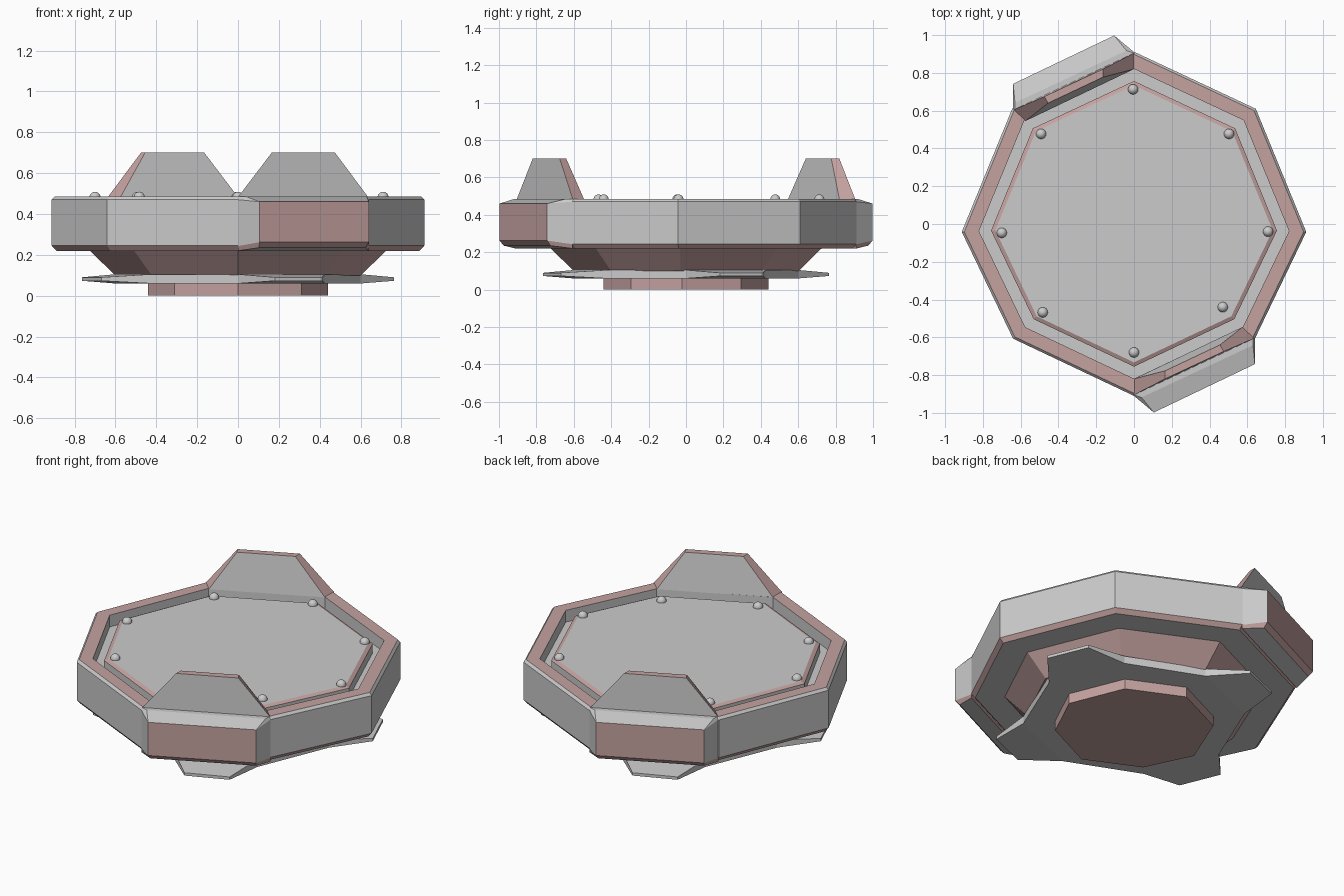
import bpy, bmesh, math
from mathutils import Vector

if "Cube" in bpy.data.objects:
    bpy.data.objects.remove(bpy.data.objects["Cube"])

red = bpy.data.materials.new("dusty_red")
red.diffuse_color = (0.55, 0.36, 0.35, 1)
red.use_nodes = True
red.node_tree.nodes["Principled BSDF"].inputs["Base Color"].default_value = red.diffuse_color
grey = bpy.data.materials.new("plain_grey")
grey.diffuse_color = (0.8, 0.8, 0.8, 1)
grey.use_nodes = True
grey.node_tree.nodes["Principled BSDF"].inputs["Base Color"].default_value = grey.diffuse_color

# Slightly irregular octagon footprint shared by most parts
OCT = [(0, -0.91), (0.64, -0.607), (0.912, -0.042), (0.645, 0.61),
       (0, 0.912), (-0.645, 0.61), (-0.912, -0.042), (-0.64, -0.607)]


def ring(f, z):
    return [(x * f, y * f, z) for x, y in OCT]


def loft(name, rings, bands, bottom=None, top=None):
    """Skin rings of equal length; bands/caps: 0 grey, 1 red, None open."""
    bm = bmesh.new()
    rows = [[bm.verts.new(p) for p in r] for r in rings]
    n = len(rows[0])
    for a, b, m in zip(rows, rows[1:] + rows[:1], bands):
        for i in range(n):
            j = (i + 1) % n
            mi = m[i] if isinstance(m, (list, tuple)) else m
            bm.faces.new((a[i], a[j], b[j], b[i])).material_index = mi
    if bottom is not None:
        bm.faces.new(rows[0][::-1]).material_index = bottom
    if top is not None:
        bm.faces.new(rows[-1]).material_index = top
    bmesh.ops.recalc_face_normals(bm, faces=bm.faces)
    me = bpy.data.meshes.new(name)
    bm.to_mesh(me)
    bm.free()
    me.materials.append(grey)
    me.materials.append(red)
    ob = bpy.data.objects.new(name, me)
    bpy.context.collection.objects.link(ob)
    return ob


# Foot and tapered underside
loft("base_foot", [ring(0.484, 0), ring(0.484, 0.065)], [1], 1, 0)
loft("tapered_underside", [ring(0.66, 0.10), ring(0.80, 0.225)], [1], 1, 0)

# Body with bevelled wall, rim and groove floor
loft("body", [ring(0.79, 0.22), ring(0.975, 0.22), ring(1, 0.245), ring(1, 0.47),
              ring(0.985, 0.485), ring(0.90, 0.485), ring(0.90, 0.415)],
     [0, 1, 0, 0, 1, 0], 0, 0)

# Centre plate with chamfered edge
loft("top_plate", [ring(0.83, 0.41), ring(0.83, 0.47), ring(0.805, 0.48)], [0, 1], 0, 0)

# Four-lobed flange: octagon core with alternate edges pulled out to thin tips
lo, hi = [], []
for k in range(4):
    mid = math.radians(22.5 + 90 * k)
    d = Vector((math.cos(mid), math.sin(mid)))
    t = Vector((-d.y, d.x))
    for r, w, z0, z1 in ((0.555, -0.23, 0.06, 0.105), (0.775, -0.125, 0.073, 0.09),
                         (0.775, 0.125, 0.073, 0.09), (0.555, 0.23, 0.06, 0.105)):
        p = d * r + t * w
        lo.append((p.x, p.y, z0))
        hi.append((p.x, p.y, z1))


def lobed_flange():
    bm = bmesh.new()
    for pts in (lo, hi):
        v = [bm.verts.new(p) for p in pts]
        core = [v[i] for i in range(16) if i % 4 in (0, 3)]
        bm.faces.new(core)
        for k in range(0, 16, 4):
            bm.faces.new(v[k:k + 4])
    bm.verts.ensure_lookup_table()
    for i in range(16):
        j = (i + 1) % 16
        bm.faces.new([bm.verts[q] for q in (i, j, j + 16, i + 16)])
    # faces below look down, faces above look up, sides look outward
    for f in bm.faces:
        f.normal_update()
        c = f.calc_center_median()
        zs = [q.index >= 16 for q in f.verts]
        out = Vector((0, 0, 1)) if all(zs) else Vector((0, 0, -1))
        if any(zs) and not all(zs):
            out = Vector((c.x, c.y, 0))
        if f.normal.dot(out) < 0:
            f.normal_flip()
    me = bpy.data.meshes.new("lobed_flange")
    bm.to_mesh(me)
    bm.free()
    me.materials.append(grey)
    bpy.context.collection.objects.link(bpy.data.objects.new("lobed_flange", me))


lobed_flange()

# Side blocks and upright shields, one pair turned half a revolution
for label, s in (("front", 1), ("back", -1)):
    def turn(pts):
        return [(x * s, y * s, z) for x, y, z in pts]

    def block(f, z_out, z_in):
        return turn([(0, -0.91, z_in), (0.105 * f, -0.998 * f, z_out),
                     (0.64 * f, -0.742 * f, z_out), (0.64, -0.607, z_in),
                     (0.56, -0.53, z_in), (0, -0.8, z_in)][:4])

    loft(label + "_block", [block(0.975, 0.235, 0.22), block(1, 0.262, 0.243),
                            block(1, 0.46, 0.47),
                            turn([(0, -0.905, 0.485), (0.04, -0.918, 0.485),
                                  (0.63, -0.642, 0.485), (0.63, -0.60, 0.485)])],
         [1, [0, 1, 0, 0], 0], 0, 0)
    loft(label + "_shield",
         [turn([(0, -0.905, 0.483), (0.637, -0.605, 0.483),
                (0.575, -0.545, 0.483), (0, -0.82, 0.483)]),
          turn([(0.165, -0.82, 0.70), (0.475, -0.675, 0.70),
                (0.455, -0.64, 0.70), (0.165, -0.777, 0.70)])],
         [[0, 1, 0, 1]], 0, 1)

# Rivets on the plate corners
for i, (x, y) in enumerate([(0, -0.68), (0.47, -0.44), (0.71, -0.04), (0.503, 0.477),
                            (-0.005, 0.713), (-0.492, 0.477), (-0.70, -0.047), (-0.483, -0.468)]):
    bpy.ops.mesh.primitive_uv_sphere_add(segments=16, ring_count=10, radius=0.027,
                                         location=(x, y, 0.482))
    ob = bpy.context.object
    ob.name = "rivet_%d" % (i + 1)
    bpy.ops.object.shade_smooth()
